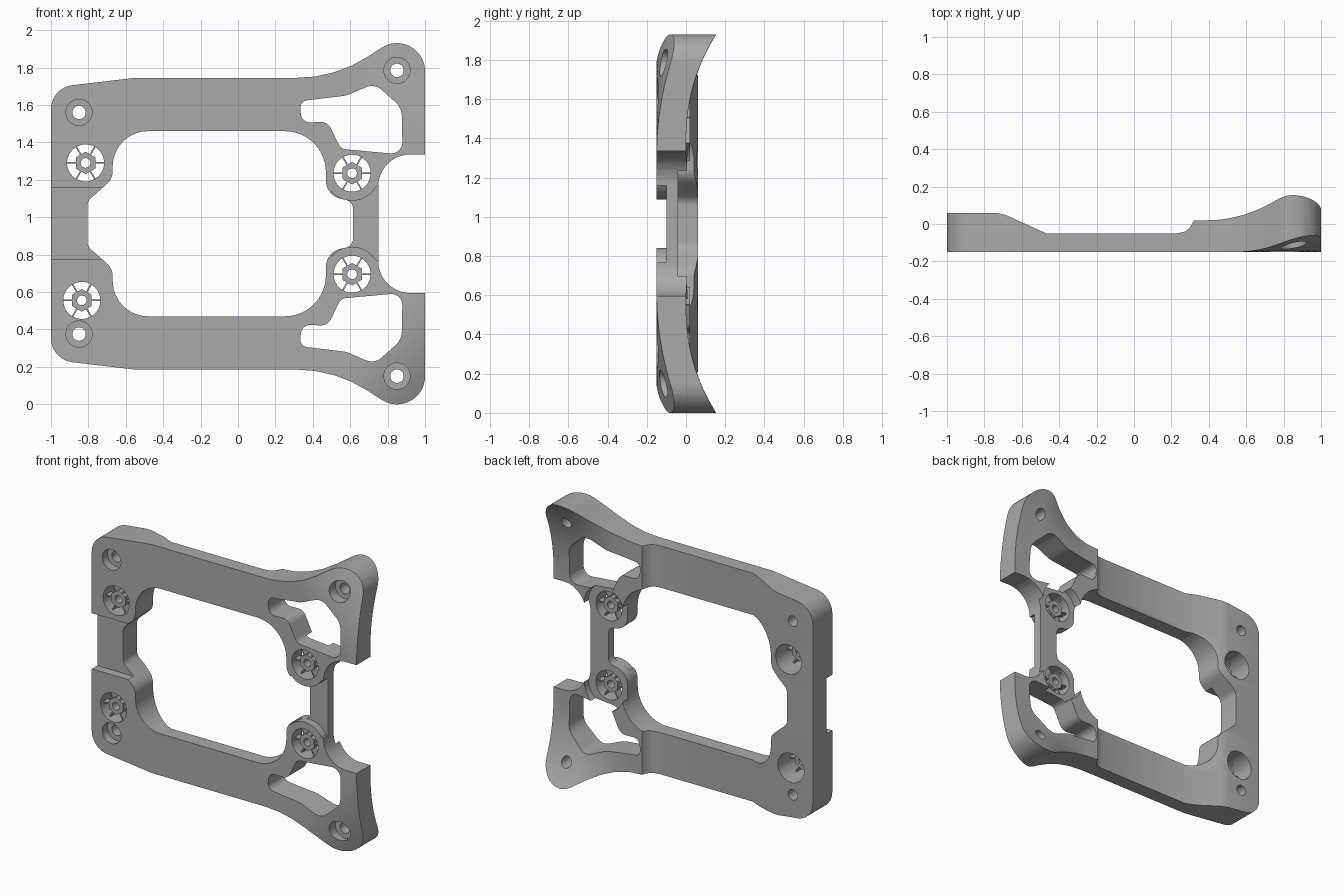
import bpy, bmesh, math
from mathutils import Vector

cube = bpy.data.objects.get("Cube")
if cube:
    bpy.data.objects.remove(cube, do_unlink=True)

MID = 0.965          # height of the symmetry line
FRONT = -0.15

grey = bpy.data.materials.new("mid_grey")
grey.use_nodes = True
colour = (0.40, 0.40, 0.40, 1)
grey.diffuse_color = colour
grey.node_tree.nodes["Principled BSDF"].inputs["Base Color"].default_value = colour


def make_object(name, bm):
    bmesh.ops.recalc_face_normals(bm, faces=bm.faces)
    mesh = bpy.data.meshes.new(name)
    bm.to_mesh(mesh)
    bm.free()
    mesh.materials.append(grey)
    obj = bpy.data.objects.new(name, mesh)
    bpy.context.collection.objects.link(obj)
    return obj


def add_prism(bm, pts, y0, y1):
    face = bm.faces.new([bm.verts.new((x, y0, MID + v)) for x, v in pts])
    new = bmesh.ops.extrude_face_region(bm, geom=[face])["geom"]
    verts = [g for g in new if isinstance(g, bmesh.types.BMVert)]
    bmesh.ops.translate(bm, verts=verts, vec=(0, y1 - y0, 0))


def prism(name, pts, y0=-0.4, y1=0.4):
    bm = bmesh.new()
    add_prism(bm, pts, y0, y1)
    return make_object(name, bm)


def circle(x, v, r, n=40, turn=0.0):
    return [(x + r * math.cos(turn + math.tau * i / n),
             v + r * math.sin(turn + math.tau * i / n)) for i in range(n)]


def rounded(corners, closed=True):
    """Polygon with a fillet radius at each corner (x, v, radius)."""
    out, n = [], len(corners)
    for i, (x, v, r) in enumerate(corners):
        p = Vector((x, v))
        if r == 0:
            out.append((x, v))
            continue
        a = (Vector(corners[i - 1][:2]) - p).normalized()
        b = (Vector(corners[(i + 1) % n][:2]) - p).normalized()
        half = a.angle(b) / 2
        centre = p + (a + b).normalized() * r / math.sin(half)
        start = p + a * r / math.tan(half) - centre
        sweep = start.angle_signed(p + b * r / math.tan(half) - centre)
        steps = max(3, int(abs(sweep) / 0.12))
        for k in range(steps + 1):
            t = -sweep * k / steps
            out.append((centre.x + start.x * math.cos(t) - start.y * math.sin(t),
                        centre.y + start.x * math.sin(t) + start.y * math.cos(t)))
    return out


def both_halves(corners):
    return rounded(corners + [(x, -v, r) for x, v, r in reversed(corners)])


def combine(target, tool, operation="DIFFERENCE"):
    mod = target.modifiers.new("cut", "BOOLEAN")
    mod.operation, mod.solver, mod.object = operation, "EXACT", tool
    bpy.context.view_layer.objects.active = target
    bpy.ops.object.modifier_apply(modifier=mod.name)
    bpy.data.objects.remove(tool, do_unlink=True)


def smooth(x, a, b):
    t = min(max((x - a) / (b - a), 0), 1)
    return t * t * (3 - 2 * t)


# Thickness of the frame: swept corners on one side, stepped block on the other
def front_y(x, v):
    return FRONT + 0.08 * max((x + abs(v) - 1.35) / 0.5, 0) ** 2


STEPS = [(-1.05, 0.06), (-0.74, 0.06), (-0.69, 0.05), (-0.47, -0.05), (0.23, -0.05),
         (0.27, -0.042), (0.295, -0.025), (0.31, 0.0), (0.32, 0.02)]


def back_y(x, v):
    for (xa, ya), (xb, yb) in zip(STEPS, STEPS[1:]):
        if x <= xb:
            return ya + (yb - ya) * (x - xa) / (xb - xa)
    flare = max((abs(v) - 0.4) / 0.56, 0) ** 2.3
    return 0.02 - 0.02 * smooth(x, 0.5, 0.9) + 0.15 * smooth(x, 0.4, 0.85) * flare


def depth_blank():
    xs = [s[0] for s in STEPS] + [0.32 + 0.035 * i for i in range(1, 22)]
    vs = [-1.05 + 0.035 * j for j in range(61)]
    bm = bmesh.new()
    sides = [[[bm.verts.new((x, f(x, v), MID + v)) for v in vs] for x in xs]
             for f in (front_y, back_y)]
    for g in sides:
        for i in range(len(xs) - 1):
            for j in range(len(vs) - 1):
                a, b, c, d = g[i][j], g[i + 1][j], g[i + 1][j + 1], g[i][j + 1]
                bm.faces.new((a, b, c))
                bm.faces.new((a, c, d))
    rims = []
    for g in sides:
        rims.append([c[0] for c in g] + g[-1][1:] +
                    [c[-1] for c in reversed(g[:-1])] + g[0][-2:0:-1])
    f, b = rims
    for i in range(len(f)):
        bm.faces.new((f[i - 1], f[i], b[i], b[i - 1]))
    return make_object("frame", bm)


frame = depth_blank()

# Outer outline and central opening
outer = [(-1, 0.727, 0.13), (-0.55, 0.78, 0.3), (0.52, 0.78, 0.7),
         (1, 1.092, 0.15), (1, 0.37, 0), (0.75, 0.37, 0.17)]
combine(frame, prism("outline", both_halves(outer)), "INTERSECT")
inner = [(-0.67, 0.495, 0.19), (0.47, 0.495, 0.22), (0.47, 0.15, 0.1),
         (0.615, 0.12, 0.05)]
left_lobe = [(-0.805, 0.12, 0.06), (-0.67, 0.24, 0.09)]
combine(frame, prism("opening", both_halves(left_lobe + inner)))

# Recessed bridges between the lobes
combine(frame, prism("left_recess", [(-1.1, -0.19), (-0.6, -0.19), (-0.6, 0.19), (-1.1, 0.19)],
                     -0.4, -0.09))
BOSS_X, BOSS_V = 0.61, 0.27
recess = prism("right_recess", [(0.5, -0.195), (0.9, -0.195), (0.9, 0.195), (0.5, 0.195)],
               -0.4, -0.1)
for s in (1, -1):
    combine(recess, prism("boss_keep", circle(BOSS_X, s * BOSS_V, 0.147), -0.5, 0.5))
combine(frame, recess)
combine(frame, prism("back_recess", [(0.36, -0.27), (0.85, -0.27), (0.85, 0.27), (0.36, 0.27)],
                     -0.04, 0.4))

window = [(0.33, 0.655, 0.04), (0.34, 0.54, 0.05), (0.48, 0.545, 0.06), (0.55, 0.4, 0.05),
          (0.88, 0.37, 0.06), (0.875, 0.62, 0.1), (0.73, 0.75, 0.08), (0.58, 0.685, 0.15)]
screws = [(-0.85, 0.595), (-0.85, -0.59), (0.85, 0.82), (0.85, -0.815)]
sockets = [(-0.815, 0.325), (-0.835, -0.41), (BOSS_X, BOSS_V), (BOSS_X, -BOSS_V)]

# Corner windows and raised-boss clearance on the back
for s in (1, -1):
    combine(frame, prism("boss_clearance", circle(BOSS_X, s * BOSS_V, 0.155), -0.04, 0.4))
    combine(frame, prism("window", [(x, s * v) for x, v in rounded(window)]))

# Counterbored screw holes and large sockets
for x, v in screws:
    combine(frame, prism("counterbore", circle(x, v, 0.07), -0.4, front_y(x, v) + 0.055))
    combine(frame, prism("screw_hole", circle(x, v, 0.036, 24)))
for x, v in sockets:
    combine(frame, prism("socket", circle(x, v, 0.099)))


# Hexagonal hub with six thin spokes in each socket
def socket_hub(name, x, v):
    hub = prism(name, circle(x, v, 0.06, 6, math.pi / 6), -0.125, -0.06)
    combine(hub, prism("hub_hole", circle(x, v, 0.026, 24)))
    bm = bmesh.new()
    for k in range(6):
        d = Vector((math.cos(k * math.pi / 3), math.sin(k * math.pi / 3)))
        w = Vector((-d.y, d.x)) * 0.004
        c = Vector((x, v))
        add_prism(bm, [c + d * 0.05 + w, c + d * 0.101 + w, c + d * 0.101 - w, c + d * 0.05 - w],
                  -0.12, -0.065)
    return [hub, make_object(name + "_spokes", bm)]


parts = [frame]
for label, (x, v) in zip(("upper_left_hub", "lower_left_hub", "upper_right_hub", "lower_right_hub"),
                         sockets):
    # names follow the position as seen from the front, swapped to the model's own sides
    own = label.replace("left", "tmp").replace("right", "left").replace("tmp", "right")
    parts += socket_hub(own, x, v)

bpy.ops.object.select_all(action="DESELECT")
for obj in parts:
    obj.select_set(True)
bpy.context.view_layer.objects.active = frame
bpy.ops.object.shade_smooth_by_angle(angle=math.radians(25))
